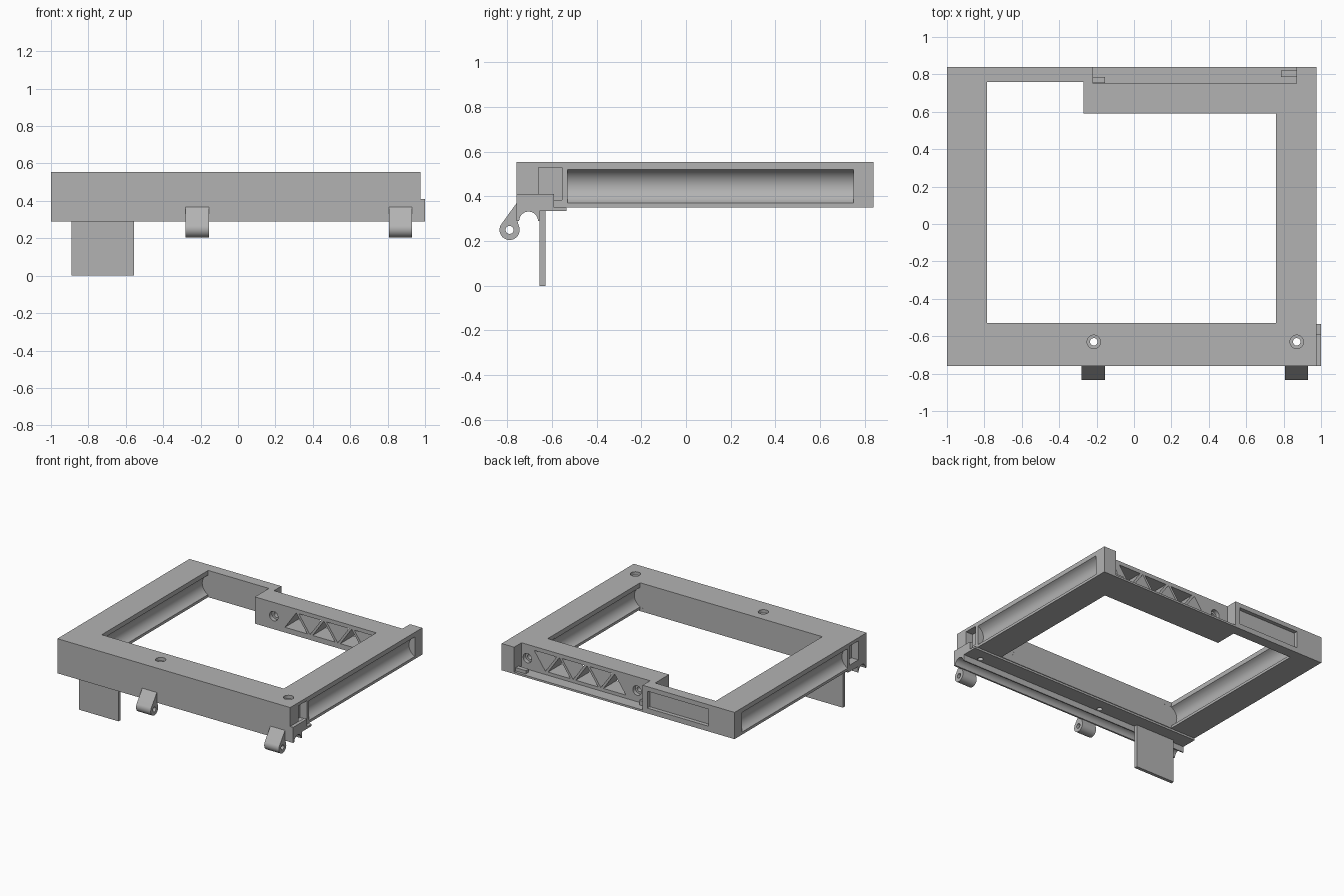
import bpy, bmesh, math
from mathutils import Vector

cube = bpy.data.objects.get("Cube")
if cube:
    bpy.data.objects.remove(cube, do_unlink=True)

grey = bpy.data.materials.new("plain_grey")
grey.use_nodes = True
colour = (0.45, 0.45, 0.45, 1)
grey.diffuse_color = colour
grey.node_tree.nodes["Principled BSDF"].inputs["Base Color"].default_value = colour


def prism(name, points, axis, lo, hi):
    """Extrude a 2D outline along an axis; outline is in the other two axes."""
    bm = bmesh.new()

    def place(p, t):
        return Vector({"x": (t, *p), "y": (p[0], t, p[1]), "z": (*p, t)}[axis])

    verts = [bm.verts.new(place(p, lo)) for p in points]
    face = bm.faces.new(verts)
    top = bmesh.ops.extrude_face_region(bm, geom=[face])["geom"]
    shift = place((0, 0), hi - lo)
    bmesh.ops.translate(bm, vec=shift, verts=[g for g in top if isinstance(g, bmesh.types.BMVert)])
    bmesh.ops.recalc_face_normals(bm, faces=bm.faces)
    mesh = bpy.data.meshes.new(name)
    bm.to_mesh(mesh)
    bm.free()
    mesh.materials.append(grey)
    ob = bpy.data.objects.new(name, mesh)
    bpy.context.collection.objects.link(ob)
    return ob


def box(name, x0, x1, y0, y1, z0, z1):
    return prism(name, [(x0, y0), (x1, y0), (x1, y1), (x0, y1)], "z", z0, z1)


def arc(u, v, r, start=0, end=360, n=32):
    steps = n if end - start == 360 else n + 1
    angles = [math.radians(start + (end - start) * i / n) for i in range(steps)]
    return [(u + r * math.cos(a), v + r * math.sin(a)) for a in angles]


def rod(u, v, r, axis, lo, hi):
    return prism("cutter", arc(u, v, r), axis, lo, hi)


def combine(ob, tool, operation="DIFFERENCE", keep=False):
    bpy.context.view_layer.objects.active = ob
    mod = ob.modifiers.new("cut", "BOOLEAN")
    mod.operation, mod.object, mod.solver = operation, tool, "EXACT"
    bpy.ops.object.modifier_apply(modifier=mod.name)
    if not keep:
        bpy.data.objects.remove(tool, do_unlink=True)


BOTTOM, TOP = 0.35, 0.555
LEFT, RIGHT, FRONT, BACK = 0.975, -1.0, -0.76, 0.84
IN_L, IN_R, IN_F = 0.76, -0.785, -0.53

# Frame with its stepped opening
frame = box("frame", RIGHT, LEFT, FRONT, BACK, BOTTOM, TOP)
opening = [(IN_R, IN_F), (IN_L, IN_F), (IN_L, 0.59), (-0.27, 0.59), (-0.27, 0.76), (IN_R, 0.76)]
combine(frame, prism("cutter", opening, "z", 0, 1))

# Rounded grooves inside and outside both side rails
offset, radius = 0.031, 0.081
for x, y1 in ((LEFT + offset, 0.75), (RIGHT - offset, 0.75),
              (IN_L - offset, 0.589), (IN_R + offset, 0.759)):
    combine(frame, rod(x, 0.445, radius, "y", IN_F - 0.001, y1))

# Back recess, shallow back pocket and side pockets
combine(frame, box("cutter", -0.22, 0.87, 0.75, 0.9, 0.365, 0.6))
combine(frame, box("cutter", -0.78, -0.26, 0.81, 0.9, 0.39, 0.52))
for x in (LEFT, RIGHT):
    combine(frame, box("cutter", x - 0.06, x + 0.06, -0.66, -0.555, 0.385, 0.53))

# Triangular truss openings in the back rail
pitch, low, high = 0.235, 0.39, 0.525
for i in range(6):
    mid = 0.08 + pitch / 2 * i
    base, tip = (low, high) if i % 2 == 0 else (high, low)
    tri = [(mid - 0.095, base), (mid + 0.095, base), (mid, tip)]
    combine(frame, prism("cutter", tri, "y", 0.5, 0.8))

# Bolt holes in the back rail
for x, start in ((-0.11, 0.5), (0.82, 0.66)):
    combine(frame, rod(x, 0.45, 0.02, "y", start, 0.8))
    combine(frame, rod(x, 0.45, 0.036, "y", 0.72, 0.8))
combine(frame, rod(-0.11, 0.45, 0.036, "y", 0.5, 0.62))

# Front lip with an arched channel beneath
arch = arc(-0.705, 0.29, 0.042, 180, 0, 16)
lip = prism("front_lip", [(FRONT, BOTTOM), (FRONT, 0.29)] + arch +
            [(-0.655, 0.29), (-0.655, 0.335), (-0.535, 0.335), (-0.535, BOTTOM)], "x", RIGHT, 1.0)
box("lip_end_plate", LEFT, 1.0, FRONT, -0.59, BOTTOM, 0.41)

# Countersunk screw holes through the front rail
for x in (-0.215, 0.87):
    shaft = rod(x, -0.63, 0.02, "z", 0, 1)
    combine(lip, shaft, keep=True)
    combine(frame, shaft)
    combine(frame, rod(x, -0.63, 0.036, "z", 0.53, 0.6))

# Hanging front plate
box("hanging_plate", -0.89, -0.555, -0.655, -0.63, 0, 0.34)

# Hinge knuckles
knuckles = []
for side, x in (("right", -0.28), ("left", 0.807)):
    outline = [(-0.755, 0.375)] + arc(-0.79, 0.25, 0.045, 145, 375) + [(-0.755, 0.29)]
    hinge = prism(side + "_hinge_knuckle", outline, "x", x, x + 0.124)
    combine(hinge, rod(-0.79, 0.25, 0.018, "x", x - 0.1, x + 0.2))
    knuckles.append(hinge)

# Small stops on the recess floor
box("right_stop", -0.22, -0.155, 0.755, 0.785, 0.36, 0.40)
box("left_stop", 0.785, 0.87, 0.785, 0.82, 0.36, 0.39)

# Smooth the curved faces only
for ob in [frame, lip] + knuckles:
    bpy.ops.object.select_all(action="DESELECT")
    ob.select_set(True)
    bpy.context.view_layer.objects.active = ob
    bpy.ops.object.shade_smooth_by_angle(angle=math.radians(30))
